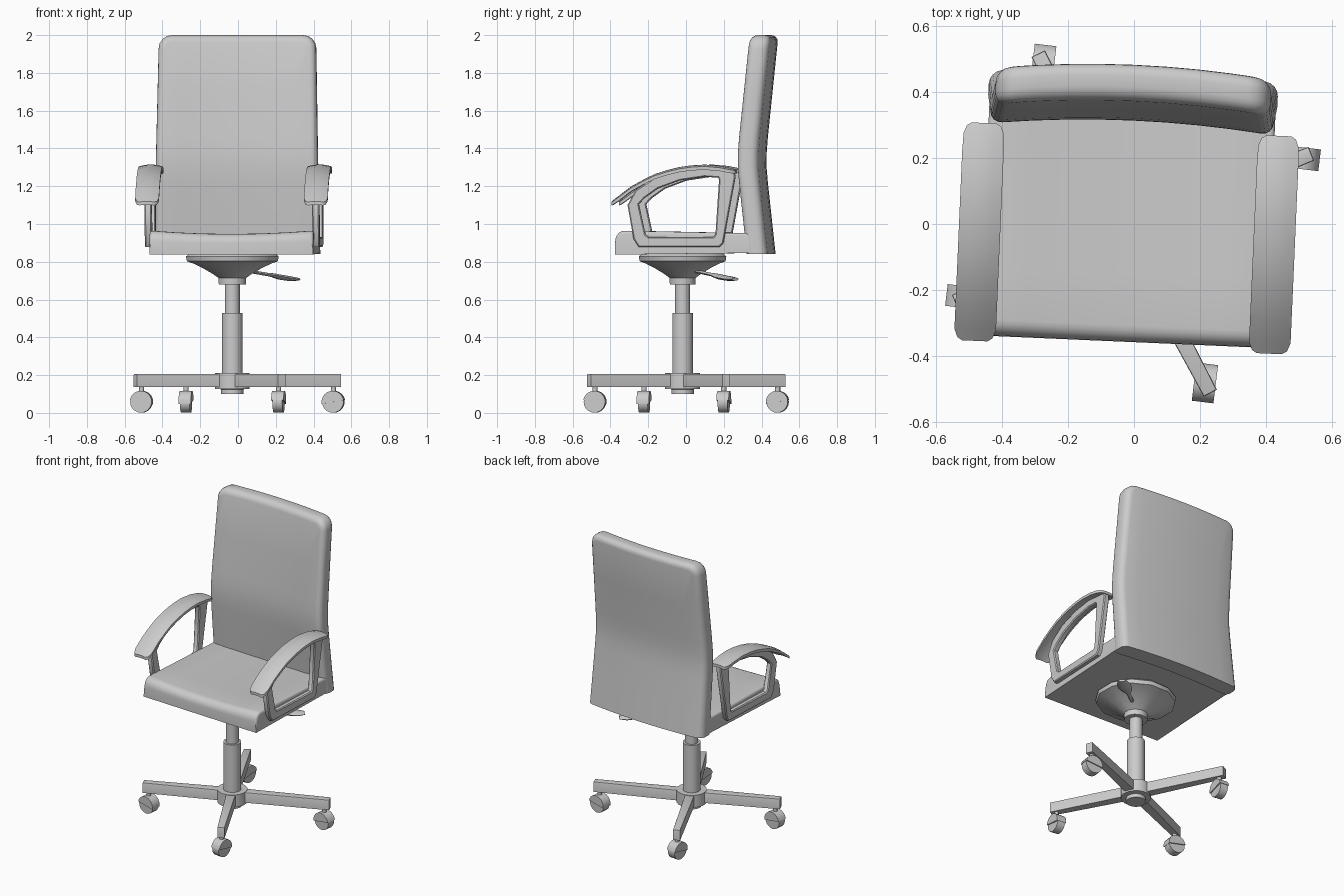
import bpy, bmesh, math
from mathutils import Matrix, Vector

if "Cube" in bpy.data.objects:
    bpy.data.objects.remove(bpy.data.objects["Cube"])

# the upholstered upper half is swivelled slightly on the column
SWIVEL = Matrix.Translation((-0.02, 0, 0)) @ Matrix.Rotation(math.radians(-2.5), 4, 'Z')
CX, CY = -0.03, -0.018


def finish(bm, name, matrix=None, mirror=False, angle=40):
    bmesh.ops.recalc_face_normals(bm, faces=bm.faces)
    me = bpy.data.meshes.new(name)
    bm.to_mesh(me)
    bm.free()
    ob = bpy.data.objects.new(name, me)
    bpy.context.collection.objects.link(ob)
    if matrix:
        ob.matrix_world = matrix
    if mirror:
        ob.modifiers.new("mirror", 'MIRROR')
    bpy.ops.object.select_all(action='DESELECT')
    ob.select_set(True)
    bpy.context.view_layer.objects.active = ob
    bpy.ops.object.shade_smooth_by_angle(angle=math.radians(angle))
    return ob


def box(lo, hi):
    bm = bmesh.new()
    bmesh.ops.create_cube(bm, size=1)
    lo, hi = Vector(lo), Vector(hi)
    for v in bm.verts:
        v.co = Vector([(lo[i] + hi[i]) / 2 + v.co[i] * (hi[i] - lo[i]) for i in range(3)])
    return bm


def bevel(bm, test, width, segs):
    edges = [e for e in bm.edges if test(e)]
    bmesh.ops.bevel(bm, geom=edges, offset=width, segments=segs, profile=0.5, affect='EDGES')


def cut(bm, axis, values):
    no = [0, 0, 0]
    no[axis] = 1
    for t in values:
        bmesh.ops.bisect_plane(bm, geom=bm.verts[:] + bm.edges[:] + bm.faces[:],
                               plane_co=[t * n for n in no], plane_no=no)


def interp(pts, t):
    for (a, p), (b, q) in zip(pts, pts[1:]):
        if t <= b:
            break
    return p + (q - p) * (t - a) / (b - a)


def lathe(name, profile, n, loc, sx=1):
    bm = bmesh.new()
    rings = [[bm.verts.new((r * sx * math.cos(2 * math.pi * (i + .5) / n),
                            r * math.sin(2 * math.pi * (i + .5) / n), z)) for i in range(n)]
             for r, z in profile]
    for a, b in zip(rings, rings[1:]):
        for i in range(n):
            bm.faces.new((a[i], a[(i + 1) % n], b[(i + 1) % n], b[i]))
    bm.faces.new(rings[0])
    bm.faces.new(rings[-1])
    return finish(bm, name, Matrix.Translation(loc))


# backrest: rounded slab, bent at the lumbar and curved around the sitter
bm = box((-0.43, 0, 0.84), (0.43, 0.11, 2.0))
bevel(bm, lambda e: all(v.co.z > 1.9 for v in e.verts)
      and abs(e.verts[0].co.y - e.verts[1].co.y) > 0.1, 0.07, 4)
bevel(bm, lambda e: abs(e.verts[0].co.y - e.verts[1].co.y) < 0.01
      and max(v.co.z for v in e.verts) > 0.9, 0.038, 4)
cut(bm, 0, [-0.3, -0.2, -0.1, 0, 0.1, 0.2, 0.3])
cut(bm, 2, [1.05, 1.22, 1.3, 1.38, 1.46, 1.7])
LEAN = [(0.84, 0.335), (1.22, 0.294), (1.3, 0.287), (1.38, 0.288), (1.46, 0.294), (2.0, 0.35)]
for v in bm.verts:
    v.co.y += interp(LEAN, v.co.z) + 0.027 * (1 - (v.co.x / 0.43) ** 2)
    v.co.x *= interp([(0.84, 1.02), (1.3, 1.0), (2.0, 0.967)], v.co.z)
finish(bm, "backrest", SWIVEL, angle=50)

# seat cushion: rolled front, dished top
bm = box((-0.434, -0.357, 0.838), (0.434, 0.36, 0.947))
bevel(bm, lambda e: all(v.co.z > 0.9 for v in e.verts)
      and min(v.co.y for v in e.verts) < 0
      and all(v.co.y < 0 for v in e.verts), 0.05, 5)
bevel(bm, lambda e: abs(e.verts[0].co.x - e.verts[1].co.x) < 0.01
      and max(v.co.z for v in e.verts) > 0.88 and min(v.co.y for v in e.verts) < 0.3
      and min(v.co.z for v in e.verts) > 0.85, 0.015, 3)
cut(bm, 0, [-0.3, -0.15, 0, 0.15, 0.3])
cut(bm, 1, [-0.15, 0.1])
for v in bm.verts:
    k = (v.co.z - 0.838) / 0.109
    v.co.z += k * (0.018 * (v.co.x / 0.43) ** 2 - 0.02 * (v.co.y + 0.3))
    v.co.z += (1 - k) * 0.012 * (v.co.y + 0.357)
finish(bm, "seat", SWIVEL)

# arm frames: closed loops standing on the seat sides
OUTER = [(-.29, 1.1), (-.258, .92), (-.23, .877), (.197, .877), (.218, .9), (.282, 1.25),
         (.277, 1.28), (.118, 1.3), (-.015, 1.285), (-.147, 1.245), (-.247, 1.18)]
INNER = [(-.23, 1.105), (-.195, .945), (-.18, .932), (.165, .932), (.176, .945), (.195, 1.235),
         (.19, 1.245), (.118, 1.25), (-.015, 1.23), (-.13, 1.187), (-.2, 1.137)]
bm = bmesh.new()
o = [bm.verts.new((0.425, y, z)) for y, z in OUTER]
i_ = [bm.verts.new((0.425, y, z)) for y, z in INNER]
n = len(o)
ring = [bm.faces.new((o[k], o[(k + 1) % n], i_[(k + 1) % n], i_[k])) for k in range(n)]
ext = bmesh.ops.extrude_face_region(bm, geom=ring, use_keep_orig=True)["geom"]
bmesh.ops.translate(bm, verts=[g for g in ext if isinstance(g, bmesh.types.BMVert)], vec=(0.038, 0, 0))
bevel(bm, lambda e: abs(e.verts[0].co.x - e.verts[1].co.x) < 1e-4
      and any(abs(f.normal.x) < 0.5 for f in e.link_faces)
      and any(abs(f.normal.x) > 0.5 for f in e.link_faces), 0.006, 1)
finish(bm, "arm_frames", SWIVEL, mirror=True)

# arm pads: thin arched strips with rounded ends (y, z, half width)
PAD = [(-.374, 1.12, .038), (-.365, 1.127, .053), (-.34, 1.147, .063), (-.27, 1.2, .063),
       (-.205, 1.236, .063), (-.145, 1.265, .063), (-.08, 1.286, .063), (-.015, 1.302, .063),
       (.05, 1.311, .063), (.12, 1.315, .063), (.2, 1.308, .063), (.255, 1.297, .061),
       (.278, 1.291, .052), (.287, 1.288, .038)]
bm = bmesh.new()
rows = [[bm.verts.new((0.447 + w * t, y, z - 0.01 * (w * t / .063) ** 2)) for t in (-1, -.6, -.2, .2, .6, 1)]
        for y, z, w in PAD]
for a, b in zip(rows, rows[1:]):
    for k in range(5):
        bm.faces.new((a[k], a[k + 1], b[k + 1], b[k]))
ext = bmesh.ops.extrude_face_region(bm, geom=bm.faces[:], use_keep_orig=True)["geom"]
bmesh.ops.translate(bm, verts=[g for g in ext if isinstance(g, bmesh.types.BMVert)], vec=(0, 0, -0.018))
finish(bm, "arm_pads", SWIVEL, mirror=True)

# seat mount, gas lift and hub
lathe("seat_mount", [(.07, .68), (.072, .715), (.1, .735), (.15, .765), (.2, .79), (.235, .803),
                     (.24, .828), (.22, .845)], 12, (CX, CY, 0), 1.06)
lathe("gas_lift", [(.04, .5), (.04, .7)], 20, (CX, CY, 0))
lathe("column", [(.055, .12), (.055, .53)], 20, (CX, CY, 0))
lathe("hub", [(.06, .1), (.06, .125), (.093, .127), (.093, .21)], 20, (CX, CY, 0))

# height lever: thin rod widening into a paddle
bm = bmesh.new()
rows = []
for d, z, w, h in [(0, .75, .012, .009), (.13, .733, .013, .009), (.17, .728, .032, .011), (.22, .718, .042, .014),
                   (.29, .71, .042, .013), (.335, .708, .024, .008)]:
    rows.append([bm.verts.new((d, w * math.cos(a), z + h * math.sin(a)))
                 for a in [math.pi * k / 4 for k in range(8)]])
for a, b in zip(rows, rows[1:]):
    for k in range(8):
        bm.faces.new((a[k], a[(k + 1) % 8], b[(k + 1) % 8], b[k]))
bm.faces.new(rows[0])
bm.faces.new(rows[-1])
finish(bm, "height_lever", Matrix.Translation((0.055, 0.05, 0)) @ Matrix.Rotation(math.radians(39), 4, 'Z'))


def disc(name, radius, width, sweep, matrix):
    """Wheel or half-wheel hood with its axis along local y."""
    bm = bmesh.new()
    n = 20 if sweep > 6 else 11
    step = sweep / (n if sweep > 6 else n - 1)
    f = bm.faces.new([bm.verts.new((radius * math.cos(k * step), -width / 2, radius * math.sin(k * step)))
                      for k in range(n)])
    ext = bmesh.ops.extrude_face_region(bm, geom=[f], use_keep_orig=True)["geom"]
    bmesh.ops.translate(bm, verts=[g for g in ext if isinstance(g, bmesh.types.BMVert)], vec=(0, width, 0))
    finish(bm, name, matrix)


# four legs, each with a caster
for k, (x, y) in enumerate([(.505, .2), (-.275, .485), (-.511, -.222), (.215, -.482)]):
    dx, dy = x - CX, y - CY
    length, ang = math.hypot(dx, dy) + 0.035, math.atan2(dy, dx)
    bm = box((0.06, -0.03, 0.138), (length, 0.03, 0.207))
    for v in bm.verts:
        if v.co.x > 0.3:
            v.co.y *= 0.75
    bevel(bm, lambda e: all(v.co.z > 0.2 for v in e.verts), 0.006, 2)
    finish(bm, "leg_%d" % k, Matrix.Translation((CX, CY, 0)) @ Matrix.Rotation(ang, 4, 'Z'))
    lathe("caster_stem_%d" % k, [(.014, .09), (.014, .145)], 10, (x, y, 0))
    m = Matrix.Translation((x, y, 0.058)) @ Matrix.Rotation(math.radians(-7 + 90 * k), 4, 'Z')
    disc("caster_wheel_%d" % k, 0.057, 0.052, 2 * math.pi, m)
    disc("caster_hood_%d" % k, 0.059, 0.066, math.pi, m @ Matrix.Rotation(math.radians(-10), 4, 'Y'))
